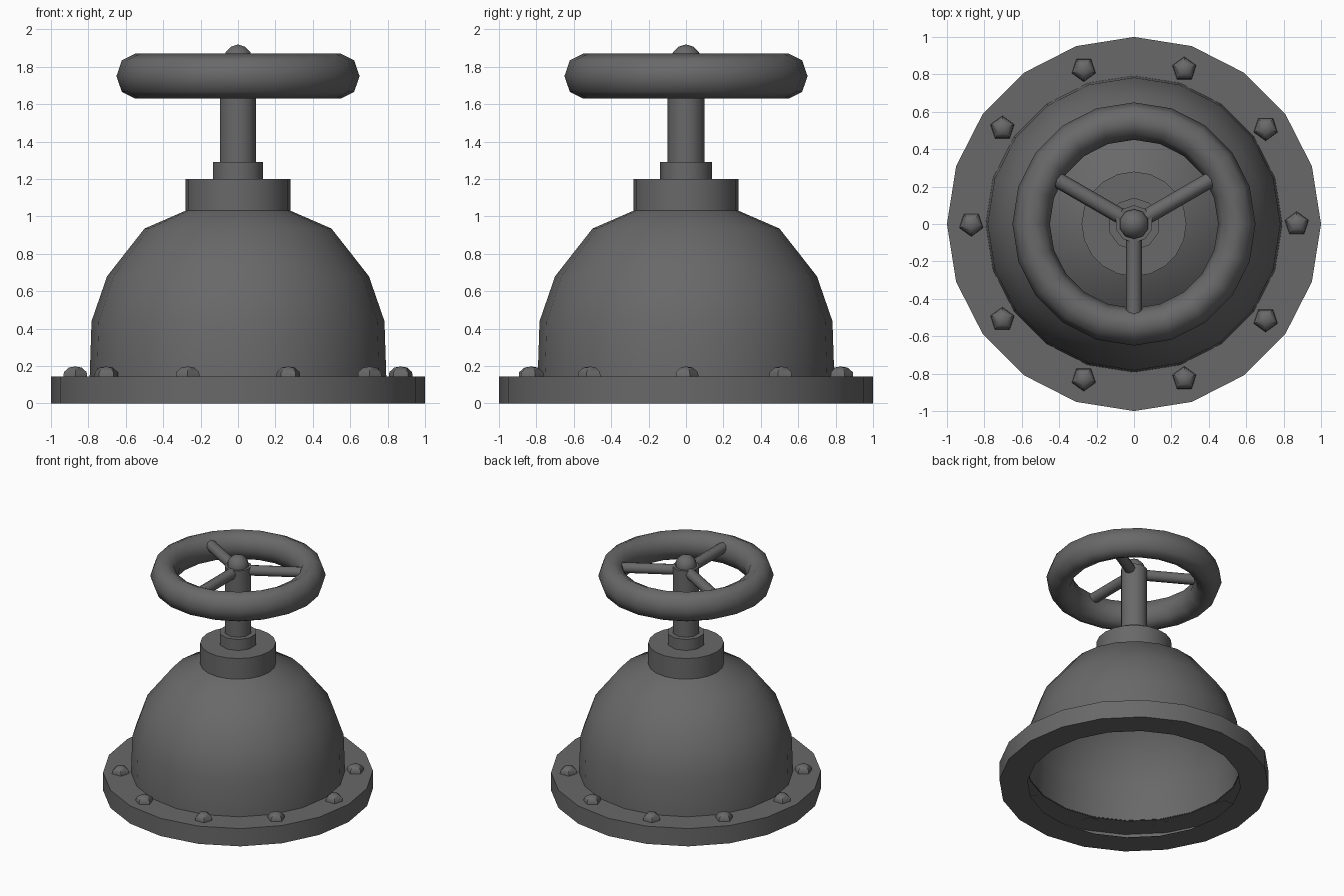
import bpy, bmesh, math
from mathutils import Matrix, Vector

if "Cube" in bpy.data.objects:
    bpy.data.objects.remove(bpy.data.objects["Cube"])

iron = bpy.data.materials.new("dark_iron_grey")
iron.diffuse_color = (0.14, 0.14, 0.14, 1)
iron.use_nodes = True
iron.node_tree.nodes["Principled BSDF"].inputs["Base Color"].default_value = iron.diffuse_color


def finish(name, bm, smooth=40):
    bmesh.ops.remove_doubles(bm, verts=bm.verts, dist=1e-5)
    bmesh.ops.recalc_face_normals(bm, faces=bm.faces)
    me = bpy.data.meshes.new(name)
    bm.to_mesh(me)
    bm.free()
    me.materials.append(iron)
    ob = bpy.data.objects.new(name, me)
    bpy.context.collection.objects.link(ob)
    if smooth:
        bpy.ops.object.select_all(action='DESELECT')
        ob.select_set(True)
        bpy.context.view_layer.objects.active = ob
        bpy.ops.object.shade_smooth_by_angle(angle=math.radians(smooth))
    return ob


def lathe(name, profile, sides, start=0.0, closed=False, offset=Matrix(), smooth=40):
    """Revolve (radius, z) points round z."""
    bm = bmesh.new()
    rings = []
    for r, z in profile:
        if r == 0:
            rings.append([bm.verts.new(offset @ Vector((0, 0, z)))] * sides)
            continue
        ring = []
        for i in range(sides):
            a = start + 2 * math.pi * i / sides
            ring.append(bm.verts.new(offset @ Vector((r * math.cos(a), r * math.sin(a), z))))
        rings.append(ring)
    pairs = list(zip(rings, rings[1:]))
    if closed:
        pairs.append((rings[-1], rings[0]))
    for lo, hi in pairs:
        for i in range(sides):
            j = (i + 1) % sides
            quad = list(dict.fromkeys((lo[i], lo[j], hi[j], hi[i])))
            if len(quad) > 2:
                bm.faces.new(quad)
    return finish(name, bm, smooth)


UP = math.pi / 2

# flange: top plate, rim and underside, open towards the inside
lathe("flange", [(0.79, 0.145), (1.0, 0.145), (1.0, 0.0), (0.79, 0.0)], 20)

# hollow dome and its neck
lathe("dome", [(0.793, 0.14), (0.783, 0.44), (0.70, 0.68), (0.50, 0.935), (0.27, 1.035)], 20)
lathe("neck", [(0.28, 1.02), (0.28, 1.2), (0, 1.2)], 20)

# stem collar, stem and rounded cap
lathe("collar", [(0, 1.19), (0.14, 1.19), (0.14, 1.29), (0, 1.29)], 10, UP)
lathe("stem", [(0, 1.2), (0.1, 1.2), (0.1, 1.83), (0, 1.83)], 10, UP)
lathe("stem_cap", [(0.08, 1.82), (0.08, 1.85), (0.068, 1.88), (0.04, 1.907), (0, 1.92)], 10, UP)

# hand wheel rim with eight-sided oval section
section = [(0.55 + 0.1 * math.cos(k * math.pi / 4), 1.75 + 0.12 * math.sin(k * math.pi / 4))
           for k in range(8)]
lathe("wheel_rim", section, 20, closed=True, smooth=60)

# three spokes
for k in range(3):
    turn = Matrix.Rotation(math.radians(30 + 120 * k), 4, 'Z')
    m = Matrix.Translation((0, 0, 1.795)) @ turn @ Matrix.Rotation(UP, 4, 'Y')
    lathe(f"spoke_{k + 1}", [(0, 0.03), (0.042, 0.03), (0.042, 0.49), (0, 0.49)], 8,
          offset=m, smooth=50)

# ten five-sided domed bolts
for k in range(10):
    m = Matrix.Rotation(math.radians(36 * k), 4, 'Z') @ Matrix.Translation((0.87, 0, 0))
    lathe(f"bolt_{k + 1}", [(0, 0.143), (0.067, 0.143), (0.064, 0.168), (0.036, 0.192), (0, 0.198)],
          5, UP, offset=m, smooth=40)
